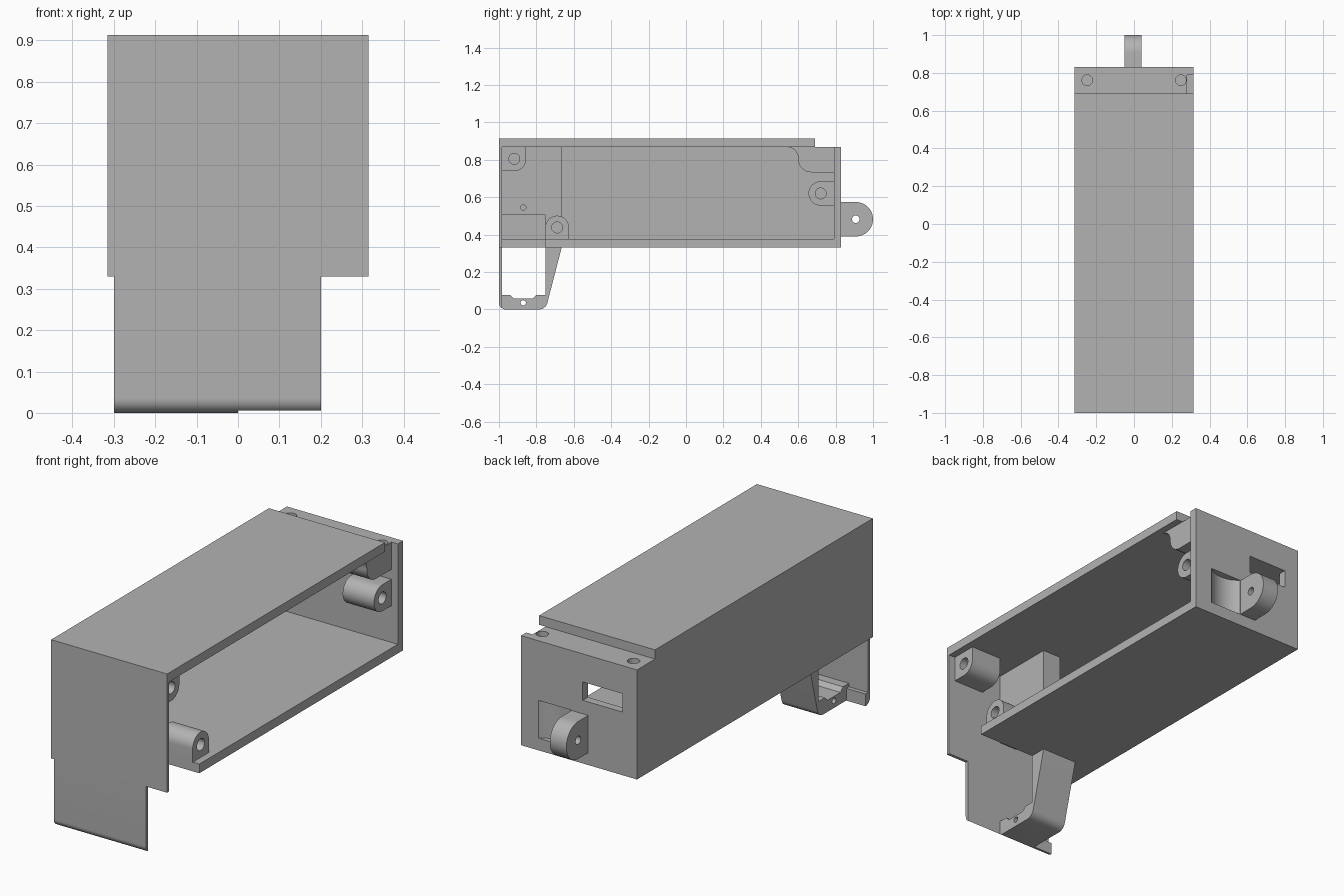
import bpy, bmesh, math

cube = bpy.data.objects.get("Cube")
if cube:
    bpy.data.objects.remove(cube, do_unlink=True)

grey = bpy.data.materials.new("plain_grey")
grey.use_nodes = True
colour = (0.45, 0.45, 0.45, 1)
grey.diffuse_color = colour
for node in grey.node_tree.nodes:
    if node.type == 'BSDF_PRINCIPLED':
        node.inputs["Base Color"].default_value = colour

PLACE = {'x': lambda u, v, t: (t, u, v),
         'y': lambda u, v, t: (u, t, v),
         'z': lambda u, v, t: (u, v, t)}


def arc(cu, cv, r, start, end, n=12):
    """Points on an arc, angles in degrees."""
    angles = [math.radians(start + (end - start) * i / n) for i in range(n + 1)]
    return [(cu + r * math.cos(a), cv + r * math.sin(a)) for a in angles]


def prism(name, profile, axis, low, high):
    """Extrude a flat profile along one axis."""
    bm = bmesh.new()
    ends = [[bm.verts.new(PLACE[axis](u, v, t)) for u, v in profile] for t in (low, high)]
    bm.faces.new(ends[0])
    bm.faces.new(ends[1])
    n = len(profile)
    for i in range(n):
        j = (i + 1) % n
        bm.faces.new((ends[0][i], ends[0][j], ends[1][j], ends[1][i]))
    bmesh.ops.recalc_face_normals(bm, faces=bm.faces)
    mesh = bpy.data.meshes.new(name)
    bm.to_mesh(mesh)
    bm.free()
    mesh.materials.append(grey)
    ob = bpy.data.objects.new(name, mesh)
    bpy.context.collection.objects.link(ob)
    return ob


def box(name, x, y, z):
    return prism(name, [(x[0], y[0]), (x[1], y[0]), (x[1], y[1]), (x[0], y[1])], 'z', *z)


def rod(name, u, v, r, axis, low, high):
    return prism(name, arc(u, v, r, 0, 360, 32)[:-1], axis, low, high)


def cut(target, cutter):
    """Subtract a cutter and discard it."""
    cutter.hide_render = True
    mod = target.modifiers.new("cut", 'BOOLEAN')
    mod.operation = 'DIFFERENCE'
    mod.solver = 'EXACT'
    mod.object = cutter
    bpy.context.view_layer.objects.active = target
    bpy.ops.object.modifier_apply(modifier=mod.name)
    bpy.data.objects.remove(cutter, do_unlink=True)


W = 0.315           # half width
IN = -0.295         # inner face of the closed side
FRONT = -0.985      # inner face of the front wall
BACK = 0.79         # inner face of the back wall
FLOOR, CEIL = 0.375, 0.868

# Shell of the case, open on one long side
box("top_panel", (-W, W), (-1, 0.69), (CEIL, 0.913))
box("front_wall", (-W, W), (-1, FRONT), (0.33, CEIL))
box("closed_side_wall", (-W, IN), (FRONT, BACK), (0.33, CEIL))
box("floor", (IN, W), (-0.75, BACK), (0.33, FLOOR))
box("floor_front_strip", (IN, -0.2), (FRONT, -0.75), (0.33, FLOOR))

# Back wall with port slot and scooped recess beside the lug
back_wall = box("back_wall", (-W, W), (BACK, 0.83), (0.33, CEIL))
cut(back_wall, box("slot_cutter", (-0.235, -0.02), (0.7, 0.9), (0.64, 0.73)))
cut(back_wall, rod("scoop_cutter", 0.13, 0.928, 0.133, 'z', 0.39, 0.575))

# Rounded lug on the back
lug = prism("back_lug", [(0.82, 0.39)] + arc(0.908, 0.482, 0.092, -90, 90, 24) + [(0.82, 0.574)],
            'x', -0.05, 0.04)
cut(lug, rod("lug_hole", 0.908, 0.482, 0.02, 'x', -0.1, 0.1))

# Screw bar under the rear step
bar_profile = ([(BACK, CEIL), (0.54, CEIL)] + arc(0.54, 0.808, 0.06, 90, 0, 8)
               + arc(0.67, 0.803, 0.07, 180, 270) + [(BACK, 0.733)])
screw_bar = prism("screw_bar", bar_profile, 'x', IN, 0.28)
for side in (-1, 1):
    cut(screw_bar, rod("bar_hole", side * 0.248, 0.761, 0.028, 'z', 0.76, 0.9))

# Three screw bosses facing the open side
boss_profiles = {
    "front_upper_boss": ([(FRONT, CEIL), (FRONT, 0.74)] + arc(-0.918, 0.803, 0.063, -90, 0)
                         + [(-0.855, CEIL)], -0.918, 0.805),
    "front_lower_boss": ([(-0.752, FLOOR), (-0.626, FLOOR)] + arc(-0.689, 0.438, 0.063, 0, 180, 20),
                         -0.689, 0.438),
    "rear_boss": ([(BACK, 0.685)] + arc(0.72, 0.62, 0.065, 90, 270, 20) + [(BACK, 0.555)],
                  0.72, 0.62),
}
for name, (profile, u, v) in boss_profiles.items():
    boss = prism(name, profile, 'x', 0.11, 0.28)
    cut(boss, rod("boss_hole", u, v, 0.029, 'x', 0.15, 0.4))

# Inner partition above the foot, notched at its lower front
partition = prism("inner_partition", [(FRONT, CEIL), (FRONT, 0.505), (-0.75, 0.505),
                                      (-0.75, FLOOR), (-0.665, FLOOR), (-0.665, CEIL)],
                  'x', -0.1, 0)
cut(partition, rod("partition_hole", -0.87, 0.545, 0.014, 'x', -0.2, 0.1))

# Thin front skirt with a rounded lower edge
prism("front_skirt", [(FRONT, 0.33), (-1, 0.33)] + arc(-0.965, 0.035, 0.035, 180, 235, 8)
      + [(FRONT, 0.02)], 'x', -0.3, 0.2)
prism("skirt_lip", [(-1, 0.06)] + arc(-0.965, 0.035, 0.035, 180, 270, 8) + [(-0.965, 0.06)],
      'x', -0.3, -0.19)

# Channel foot with sloping back and stepped floor
foot_profile = ([(-0.665, 0.33), (-0.75, 0.33), (-0.75, 0.077), (-0.8, 0.077), (-0.82, 0.057),
                 (-0.92, 0.057), (-0.94, 0.077), (-1, 0.077)]
                + arc(-0.965, 0.035, 0.035, 180, 270, 8)
                + arc(-0.785, 0.045, 0.045, -90, -14, 8))
foot = prism("channel_foot", foot_profile, 'x', -0.195, 0)
cut(foot, rod("foot_hole", -0.87, 0.035, 0.014, 'x', -0.3, 0.1))

# Smooth the curved faces, keep edges sharp
bpy.ops.object.select_all(action='DESELECT')
for ob in bpy.context.collection.objects:
    if ob.type == 'MESH':
        ob.select_set(True)
        bpy.context.view_layer.objects.active = ob
bpy.ops.object.shade_smooth_by_angle(angle=math.radians(30))
